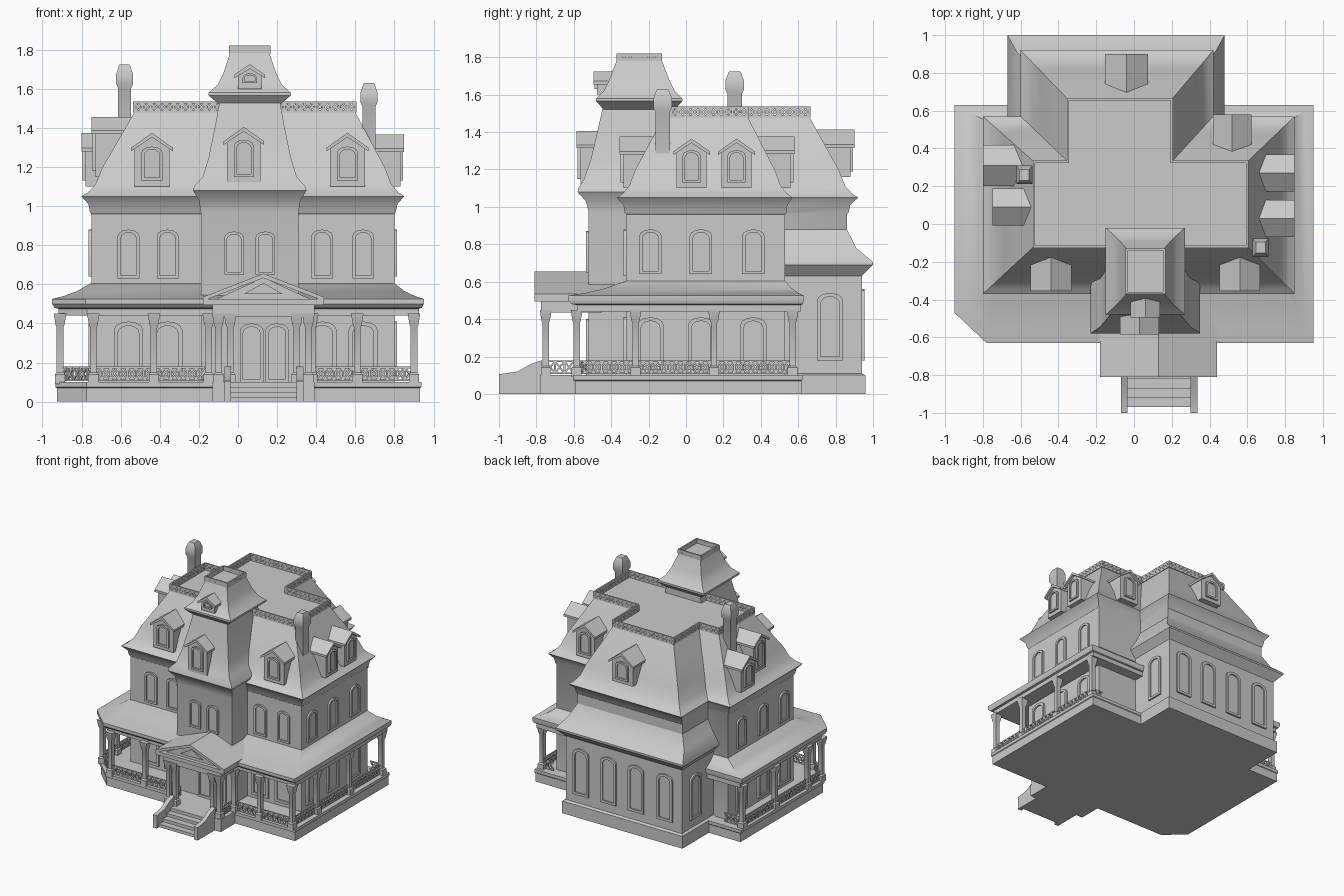
import bpy, bmesh, math
from mathutils import Matrix, Vector

cube = bpy.data.objects.get("Cube")
if cube:
    bpy.data.objects.remove(cube, do_unlink=True)

stone = bpy.data.materials.new("pale_grey")
stone.use_nodes = True
GREY = (0.6, 0.6, 0.6, 1)
stone.diffuse_color = GREY
stone.node_tree.nodes["Principled BSDF"].inputs["Base Color"].default_value = GREY
made = []


def finish(name, bm, matrix=Matrix()):
    bmesh.ops.recalc_face_normals(bm, faces=bm.faces)
    mesh = bpy.data.meshes.new(name)
    bm.to_mesh(mesh)
    bm.free()
    mesh.materials.append(stone)
    ob = bpy.data.objects.new(name, mesh)
    ob.matrix_world = matrix
    bpy.context.collection.objects.link(ob)
    made.append(ob)
    return ob


def loft(name, rings, matrix=Matrix(), start_cap=True):
    bm = bmesh.new()
    rows = [[bm.verts.new(p) for p in ring] for ring in rings]
    n = len(rows[0])
    for a, b in zip(rows, rows[1:]):
        for i in range(n):
            j = (i + 1) % n
            bm.faces.new((a[i], a[j], b[j], b[i]))
    if start_cap:
        bm.faces.new(rows[0])
    bm.faces.new(rows[-1])
    return finish(name, bm, matrix)


def rect(x0, x1, y0, y1, z):
    return [(x0, y0, z), (x1, y0, z), (x1, y1, z), (x0, y1, z)]


def box(name, x0, x1, y0, y1, z0, z1):
    return loft(name, [rect(x0, x1, y0, y1, z0), rect(x0, x1, y0, y1, z1)])


def blend(a, b, t, z):
    return [(p[0] + (q[0] - p[0]) * t, p[1] + (q[1] - p[1]) * t, z) for p, q in zip(a, b)]


def place(x, y, angle):
    return Matrix.Translation((x, y, 0)) @ Matrix.Rotation(math.radians(angle), 4, 'Z')


def tee(x0, x1, y0, y1, bx0, bx1, by):
    return [(x0, y0), (x1, y0), (x1, y1), (bx1, y1), (bx1, by), (bx0, by), (bx0, y1), (x0, y1)]


def square_shaft(name, x, y, profile, ratio=1):
    return loft(name, [rect(x - r, x + r, y - r * ratio, y + r * ratio, z) for r, z in profile])


def lattice(name, path, z0, z1, step=0.045, w=0.009, closed=False):
    # rails with zigzag slats along a path of plan points
    bm = bmesh.new()

    def bar(a, b):
        a, b = Vector(a), Vector(b)
        d = b - a
        m = Matrix.Translation((a + b) / 2) @ d.to_track_quat('Z', 'Y').to_matrix().to_4x4()
        bmesh.ops.create_cube(bm, size=1, matrix=m @ Matrix.Diagonal((w, w, d.length, 1)))

    pts = path + path[:1] if closed else path
    for p, q in zip(pts, pts[1:]):
        p, q = Vector(p), Vector(q)
        n = max(2, round((q - p).length / step))
        for z in (z0, z1):
            bar((*p, z), (*q, z))
        for i in range(n):
            a, b = p.lerp(q, i / n), p.lerp(q, (i + 1) / n)
            bar((*a, z0), (*b, z1))
            bar((*a, z1), (*b, z0))
            bar((*a, z0), (*a, z1))
    return finish(name, bm)


def window(name, x, y, angle, w, z0, z1):
    # arched frame around a sunken pane
    def outline(k, depth):
        h, r = z1 - z0, w / 2
        pts = [(-r, z0), (r, z0)]
        pts += [(r * math.cos(a), z1 - r * 0.6 + r * 0.6 * math.sin(a))
                for a in (math.pi * i / 6 for i in range(7))]
        zc = z0 + h / 2
        return [(u * k, -depth, zc + (v - zc) * (1 - (1 - k) * w / h)) for u, v in pts]
    loft(name, [outline(1, -0.01), outline(1, 0.014), outline(0.72, 0.014), outline(0.72, 0.003)],
         place(x, y, angle), False)


def dormer(name, x, y, angle, w, depth, z0, z1):
    m = place(x, y, angle)
    r, eave = w / 2, z1 - w * 0.42
    body = [(-r, z0), (r, z0), (r, eave), (0, z1 - 0.015), (-r, eave)]
    loft(name, [[(u, d, v) for u, v in body] for d in (0, depth)], m)
    o, drop = r + 0.018, eave - 0.015
    roof = [(-o, drop), (0, z1 - 0.018), (o, drop), (o, drop + 0.018), (0, z1 + 0.005), (-o, drop + 0.018)]
    loft(name + "_roof", [[(u, d, v) for u, v in roof] for d in (-0.02, depth)], m)
    window(name + "_window", x, y, angle, w * 0.6, z0 + 0.03, eave + 0.01)


# Main house: T-shaped walls, flared cornice and curved mansard roof
wall = tee(-.75, .8, -.32, .53, -.57, .38, .86)
eave = tee(-.8, .85, -.37, .57, -.6, .42, .92)
crown = tee(-.53, .6, -.12, .33, -.35, .2, .66)
loft("main_walls", [blend(wall, eave, t, z) for t, z in
                    ((0, .05), (0, .96), (.15, .97), (.3, 1.01), (1, 1.05))])
loft("mansard_roof", [blend(eave, crown, t, z) for t, z in
                      ((0, 1.05), (.12, 1.07), (.26, 1.11), (.4, 1.2), (.7, 1.34), (1, 1.48))])
lattice("roof_cresting", crown, 1.485, 1.53, 0.04, 0.012, True)

# Rear wing: ground floor with a sloping skirt roof
loft("rear_wing", [rect(-.64, .45, .4, .96, 0), rect(-.64, .45, .4, .96, .1),
                   rect(-.62, .43, .4, .94, .11), rect(-.62, .43, .4, .94, .64)])
loft("rear_skirt_roof", [rect(-.62, .43, .4, .94, .63), rect(-.67, .48, .4, 1, .69),
                         rect(-.67, .48, .4, 1, .705), rect(-.62, .43, .4, .91, .78),
                         rect(-.57, .38, .4, .86, .88)])

# Tower: shaft, bell-shaped roof, cornice and cap
TX = .06
loft("tower", [rect(TX - r, TX + r, y0, y1, z) for r, y0, y1, z in (
    (.25, -.52, -.1, .05), (.25, -.52, -.1, .97), (.26, -.535, -.1, 1.03), (.29, -.58, -.05, 1.08),
    (.285, -.575, -.05, 1.1), (.24, -.545, -.05, 1.15), (.21, -.51, -.05, 1.25),
    (.175, -.47, -.05, 1.42), (.155, -.445, -.05, 1.53))])
loft("tower_cap", [rect(TX - r, TX + r, -.25 - k, -.25 + k, z) for r, k, z in (
    (.155, .19, 1.52), (.21, .23, 1.565), (.21, .23, 1.58), (.165, .19, 1.62),
    (.135, .16, 1.68), (.10, .12, 1.785))])
lattice("tower_cresting", [p[:2] for p in rect(TX - .1, TX + .1, -.365, -.135, 0)], 1.785, 1.815, .035, .012, True)

# Dormers
for x in (-.44, .56):
    dormer("front_dormer", x, -.335, 0, .18, .25, 1.1, 1.37)
for y in (.03, .27):
    dormer("left_dormer", .83, y, 90, .16, .25, 1.1, 1.36)
dormer("right_dormer", -.78, .31, -90, .18, .25, 1.1, 1.37)
dormer("right_small_dormer", -.73, .09, -90, .16, .2, 1.15, 1.45)
dormer("rear_dormer", -.04, .88, 180, .19, .22, 1.16, 1.41)
dormer("rear_side_dormer", .52, .56, 180, .17, .25, 1.1, 1.37)
dormer("tower_dormer", .03, -.565, 0, .17, .2, 1.12, 1.4)
dormer("tower_cap_dormer", TX, -.475, 0, .12, .2, 1.6, 1.72)

# Chimneys
for x, y, top in ((-.58, .26, 1.725), (.67, -.125, 1.63)):
    square_shaft("chimney", x, y, [(.034, 1.15), (.034, top - .12), (.043, top - .1),
                                   (.043, top - .05), (.03, top - .01), (.025, top)], 1.15)

# Veranda: deck, roof, posts and railings
rim = [(-.95, -.47), (-.78, -.63), (.95, -.63), (.95, .63), (-.95, .63)]
inner = [(-.755, -.3), (-.73, -.325), (.8, -.32), (.8, .53), (-.75, .53)]
loft("veranda_deck", [blend(rim, inner, t, z) for t, z in ((.12, 0), (.12, .07), (.08, .075), (.08, .1))])
loft("veranda_roof", [blend(rim, inner, t, z) for t, z in
                      ((.28, .44), (.16, .44), (.16, .475), (.06, .48), (0, .5), (0, .525),
                       (.3, .54), (.65, .565), (1, .605))])
post = [(.026, .09), (.026, .14), (.017, .15), (.017, .38), (.022, .39), (.032, .45)]
spots = [(x, -.585) for x in (-.74, -.43, -.15, .38, .61, .9)]
spots += [(x, y) for x in (-.91, .9) for y in (-.27, .15, .57)] + [(-.91, -.45)]
for x, y in spots:
    square_shaft("veranda_post", x, y, post)
lattice("front_railing", [(-.91, -.45), (-.74, -.585), (-.17, -.585)], .11, .175)
lattice("corner_railing", [(.4, -.585), (.9, -.585), (.9, .57), (.8, .57)], .11, .175)
lattice("side_railing", [(-.91, -.45), (-.91, .57), (-.75, .57)], .11, .175)

# Portico with gable
box("portico_deck", -.13, .39, -.78, -.45, 0, .1)
box("portico_beam", -.13, .39, -.775, -.45, .435, .5)
box("portico_cornice", -.18, .44, -.81, -.45, .495, .525)
PX = .13
tympanum = [(-.25, .52), (.25, .52), (0, .635)]
loft("gable_body", [[(PX + u, y, z) for u, z in tympanum] for y in (-.78, -.4)])
slabs = [(-.31, .515), (0, .632), (.31, .515), (.31, .535), (0, .655), (-.31, .535)]
loft("gable_roof", [[(PX + u, y, z) for u, z in slabs] for y in (-.81, -.35)])
loft("gable_ornament", [[(PX + u * .4, y, .55 + (z - .52) * .5) for u, z in tympanum] for y in (-.79, -.77)])
for x in (-.1, -.04, .3, .36):
    square_shaft("portico_post", x, -.75, post)
for x in (-.1, .36):
    lattice("portico_railing", [(x, -.75), (x, -.6)], .11, .175)

# Front steps with sloping side rails
for i in range(4):
    box("step", -.04, .31, -.97 + i * .05, -.76, 0, .025 * (i + 1))
for x in (-.07, .3):
    side = [(-1, 0), (-.77, 0), (-.77, .18), (-.83, .16), (-.9, .12), (-1, .105)]
    loft("stair_wall", [[(u, y, z) for y, z in side] for u in (x, x + .035)])

# Front doors
for x in (.07, .2):
    window("front_door", x, -.52, 0, .12, .1, .4)

# Windows by wall
for x in (-.56, -.36, .43, .64):
    window("upper_front_window", x, -.32, 0, .11, .63, .88)
    window("lower_front_window", x, -.32, 0, .15, .13, .41)
for x in (-.02, .14):
    window("tower_window", x, -.52, 0, .1, .65, .87)
for x, angle in ((.8, 90), (-.75, -90)):
    for y in (-.19, .08, .36):
        window("upper_side_window", x, y, angle, .12, .64, .88)
        window("lower_side_window", x, y, angle, .14, .13, .41)
for x in (-.47, -.21, .04, .29):
    window("rear_window", x, .94, 180, .14, .18, .56)
for x, angle in ((.43, 90), (-.62, -90)):
    window("rear_side_window", x, .77, angle, .14, .18, .54)

bpy.ops.object.select_all(action='DESELECT')
for ob in made:
    ob.select_set(True)
bpy.context.view_layer.objects.active = made[0]
bpy.ops.object.shade_smooth_by_angle(angle=math.radians(35))
